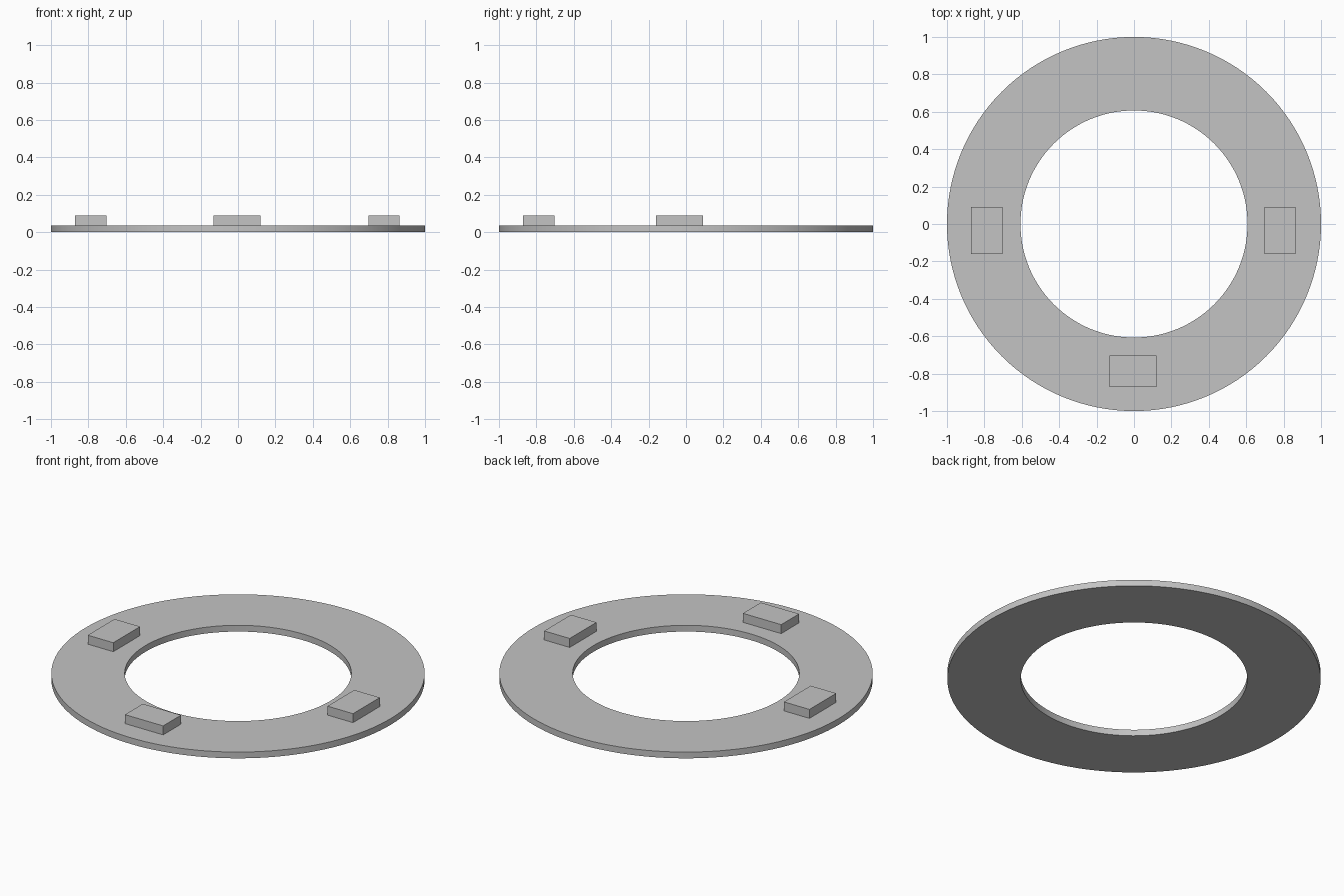
import bpy
import bmesh
import math

cube = bpy.data.objects.get("Cube")
if cube:
    bpy.data.objects.remove(cube, do_unlink=True)

SEGMENTS = 128
RING_TOP = 0.037
BLOCK_TOP = 0.09

grey = bpy.data.materials.new("plain grey")
grey.use_nodes = True
colour = (0.55, 0.55, 0.55, 1)
grey.diffuse_color = colour
grey.node_tree.nodes["Principled BSDF"].inputs["Base Color"].default_value = colour


def add_object(name, bm):
    bmesh.ops.recalc_face_normals(bm, faces=bm.faces)
    mesh = bpy.data.meshes.new(name)
    bm.to_mesh(mesh)
    bm.free()
    mesh.materials.append(grey)
    obj = bpy.data.objects.new(name, mesh)
    bpy.context.collection.objects.link(obj)
    return obj


def add_block(name, x, y, width, depth):
    bm = bmesh.new()
    bmesh.ops.create_cube(bm, size=1)
    bmesh.ops.scale(bm, vec=(width, depth, BLOCK_TOP - RING_TOP), verts=bm.verts)
    bmesh.ops.translate(bm, vec=(x, y, (BLOCK_TOP + RING_TOP) / 2), verts=bm.verts)
    return add_object(name, bm)


# Flat ring: a rectangular section swept around the z axis
bm = bmesh.new()
section = [(0.607, 0), (1, 0), (1, RING_TOP), (0.607, RING_TOP)]
loops = []
for i in range(SEGMENTS):
    a = math.tau * i / SEGMENTS
    loops.append([bm.verts.new((r * math.cos(a), r * math.sin(a), z)) for r, z in section])
for i, here in enumerate(loops):
    after = loops[(i + 1) % SEGMENTS]
    for j in range(4):
        k = (j + 1) % 4
        bm.faces.new((here[j], after[j], after[k], here[k]))
ring = add_object("ring", bm)
bpy.ops.object.select_all(action="DESELECT")
ring.select_set(True)
bpy.context.view_layer.objects.active = ring
bpy.ops.object.shade_smooth_by_angle(angle=math.radians(30))

# Three raised blocks
add_block("right_block", -0.787, -0.035, 0.167, 0.25)
add_block("left_block", 0.781, -0.035, 0.167, 0.25)
add_block("front_block", -0.005, -0.787, 0.25, 0.167)
